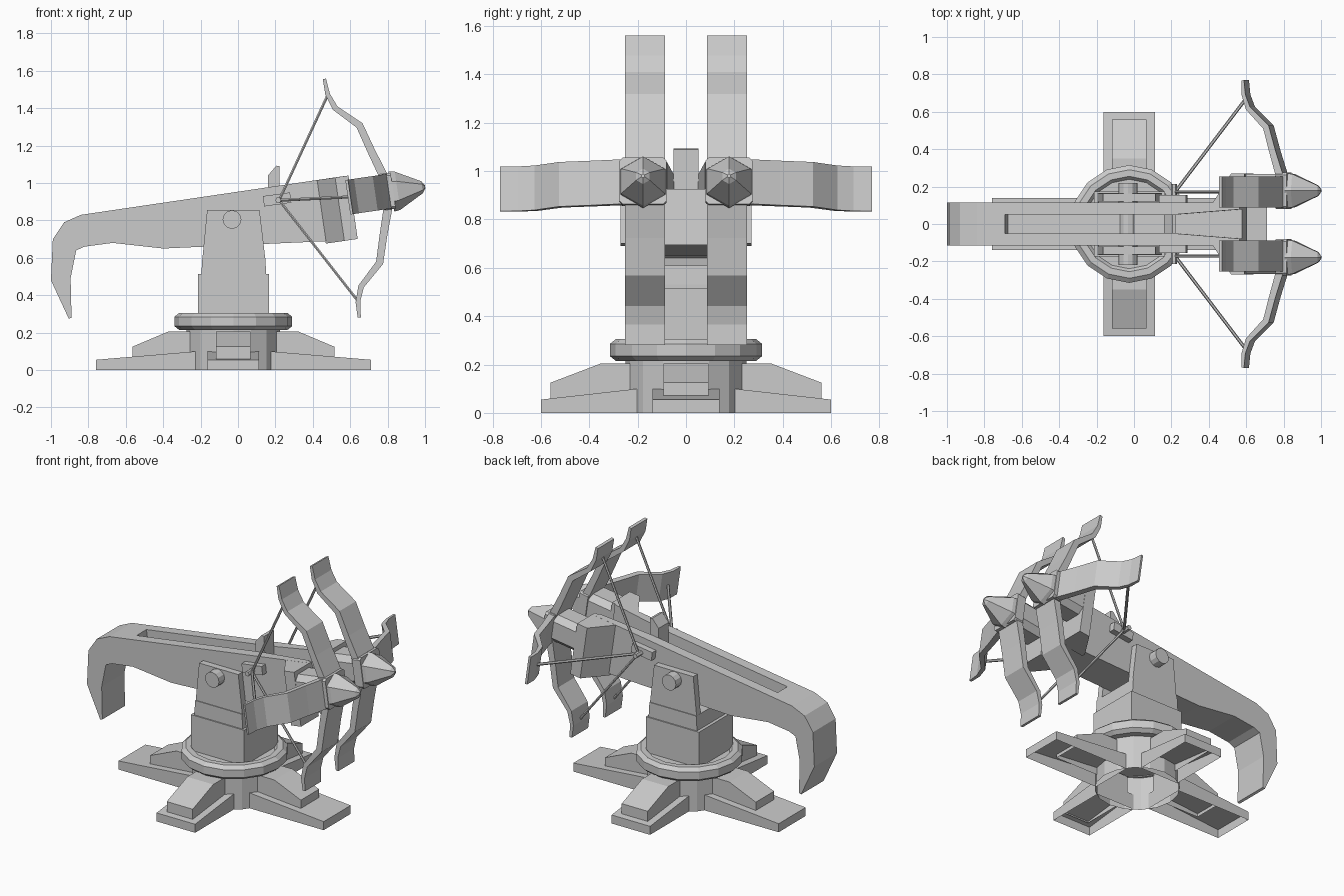
import bpy, bmesh, math
from mathutils import Vector

if "Cube" in bpy.data.objects:
    bpy.data.objects.remove(bpy.data.objects["Cube"])

CX = -0.025                       # turntable centre
C, S = 0.9895, 0.1445             # upward tilt of the weapon
SIDES = ((1, "left"), (-1, "right"))


def tilt(u, y, w):
    """Weapon-local (along, across, up) to world, measured from the bow hub."""
    return Vector((0.8 + C * u - S * w, y, 0.955 + S * u + C * w))


def finish(name, bm):
    bmesh.ops.recalc_face_normals(bm, faces=bm.faces)
    me = bpy.data.meshes.new(name)
    bm.to_mesh(me)
    bm.free()
    ob = bpy.data.objects.new(name, me)
    bpy.context.collection.objects.link(ob)
    return ob


def prism(name, pts, a, b, fn, open_last=False):
    """Extrude a 2D outline from a to b; fn maps (p, q, t) to world."""
    bm = bmesh.new()
    A = [bm.verts.new(fn(p, q, a)) for p, q in pts]
    B = [bm.verts.new(fn(p, q, b)) for p, q in pts]
    bm.faces.new(A)
    bm.faces.new(B[::-1])
    n = len(pts)
    for i in range(n - 1 if open_last else n):
        j = (i + 1) % n
        bm.faces.new((A[i], A[j], B[j], B[i]))
    return finish(name, bm)


def revolve(name, prof, n, fn, cap0=True, cap1=True, closed=False):
    """Spin (radius, height) points; fn maps (a, b, height) to world."""
    bm = bmesh.new()
    rings = [[bm.verts.new(fn(r * math.cos(2 * math.pi * i / n), r * math.sin(2 * math.pi * i / n), h))
              for i in range(n)] for r, h in prof]
    pairs = list(zip(rings, rings[1:])) + ([(rings[-1], rings[0])] if closed else [])
    for P, Q in pairs:
        for i in range(n):
            j = (i + 1) % n
            bm.faces.new((P[i], P[j], Q[j], Q[i]))
    if cap0 and not closed:
        bm.faces.new(rings[0][::-1])
    if cap1 and not closed:
        bm.faces.new(rings[-1])
    return finish(name, bm)


def rod(name, p, q, r, n=6):
    p, q = Vector(p), Vector(q)
    rot = (q - p).to_track_quat('Z', 'Y')
    return revolve(name, [(r, 0), (r, (q - p).length)], n, lambda a, b, h: p + rot @ Vector((a, b, h)))


def xz(p, q, t):
    return Vector((p, t, q))


def base(a, b, h):
    return Vector((CX + a, b, h))


# Base drum (open below) and chamfered turntable ring
revolve("base_drum", [(0.25, 0), (0.25, 0.23)], 16, base, cap0=False)
revolve("turntable_ring", [(0.29, 0.215), (0.315, 0.235), (0.315, 0.285), (0.29, 0.305),
                           (0.255, 0.305), (0.235, 0.28), (0.235, 0.215)], 16, base, closed=True)
revolve("turntable_plate", [(0.245, 0.22), (0.245, 0.285)], 16, base)

# Four feet, hollow underneath, each with a sloped rib on top
for k, label in enumerate(("front_x", "left", "back_x", "right")):
    ca, sa = round(math.cos(k * math.pi / 2)), round(math.sin(k * math.pi / 2))
    along_x = k % 2 == 0

    def foot(p, q, t, ca=ca, sa=sa):
        return base(ca * p - sa * t, sa * p + ca * t, q)
    r = 0.735 if along_x else 0.6
    rr = 0.54 if along_x else 0.56
    prism("foot_plate_" + label, [(0.2, 0), (0.2, 0.1), (r, 0.055), (r, 0)], -0.138, 0.138, foot, True)
    prism("foot_rib_" + label, [(0.2, 0.05), (0.2, 0.205), (0.35, 0.205), (rr, 0.125), (rr, 0.05)],
          -0.093, 0.093, foot, True)

# Pedestal and yoke
prism("pedestal", [(-0.215, 0.28), (0.165, 0.28), (0.165, 0.515), (-0.215, 0.515)], -0.175, 0.175, xz)
prism("yoke_block", [(-0.195, 0.5), (0.15, 0.5), (0.15, 0.53), (0.145, 0.61), (-0.19, 0.61), (-0.195, 0.53)],
      -0.167, 0.167, xz)
for s, side in SIDES:
    prism("yoke_plate_" + side, [(-0.19, 0.6), (0.145, 0.6), (0.135, 0.69), (0.115, 0.857), (-0.165, 0.857)],
          s * 0.12, s * 0.162, xz)
revolve("pivot_axle", [(0.05, -0.22), (0.05, 0.22)], 12, lambda a, b, h: Vector((-0.032 + a, h, 0.805 + b)))

# Stock with hooked tail, slotted along the top
stock = prism("stock", [(-0.84, 0.83), (-0.93, 0.79), (-0.99, 0.70), (-1.0, 0.48), (-0.905, 0.275),
                        (-0.89, 0.28), (-0.895, 0.49), (-0.865, 0.64), (-0.82, 0.66), (-0.67, 0.68),
                        (-0.40, 0.65), (0.605, 0.695), (0.565, 1.037)], -0.116, 0.116, xz)
half = [(-1.49, 0.05), (-0.58, 0.05), (-0.1, 0.088)]
cutter = prism("slot_cutter", half + [(u, -y) for u, y in half[::-1]], 0.004, 0.3, tilt)
cutter.hide_render = True
mod = stock.modifiers.new("slot", 'BOOLEAN')
mod.operation = 'DIFFERENCE'
mod.solver = 'EXACT'
mod.object = cutter
bpy.context.view_layer.objects.active = stock
bpy.ops.object.modifier_apply(modifier="slot")
bpy.data.objects.remove(cutter)

# Sight fin standing in the slot
prism("sight_fin", [(0.16, 0.86), (0.16, 1.04), (0.205, 1.093), (0.222, 1.09), (0.222, 0.87)], -0.052, 0.052, xz)

# Bow limb outline: (along, outward)
limb = [(0.02, 0.07), (-0.035, 0.23), (-0.08, 0.38), (-0.20, 0.489), (-0.23, 0.562), (-0.239, 0.646),
        (-0.256, 0.643), (-0.255, 0.562), (-0.227, 0.475), (-0.115, 0.362), (-0.075, 0.22), (-0.03, 0.07)]

for s, side in SIDES:
    yc = s * 0.178
    # Flared housing and bow hub
    prism("housing_" + side, [(-0.367, s * 0.088), (-0.367, s * 0.112), (-0.267, s * 0.27),
                              (-0.195, s * 0.27), (-0.195, s * 0.088)], -0.228, 0.1145, tilt)
    c, h = 0.055, 0.09
    octo = [(-h, -c), (-c, -h), (c, -h), (h, -c), (h, c), (c, h), (-c, h), (-h, c)]
    prism("barrel_" + side, octo, -0.2, 0.0, lambda p, q, t: tilt(t, yc + p, q))
    c, h = 0.084, 0.097
    octo = [(-h, -c), (-c, -h), (c, -h), (h, -c), (h, c), (c, h), (-c, h), (-h, c)]
    prism("hub_collar_" + side, octo, -0.03, 0.03, lambda p, q, t: tilt(t, yc + p, q))
    # Hexagonal pointed nose
    revolve("nose_cone_" + side, [(0.108, 0.02), (0.103, 0.053), (0.032, 0.186), (0.008, 0.202)], 6,
            lambda a, b, h: tilt(h, yc + b, a - 0.004))
    # Upper, lower and outer limbs with their strings
    nock = (0.22, s * 0.172, 0.908)
    for d, label in ((1, "upper"), (-1, "lower")):
        prism(f"{label}_limb_{side}", limb, -0.083, 0.083, lambda p, q, t: tilt(p, s * 0.17 + t, d * q))
        rod(f"{label}_string_{side}", nock, tilt(-0.24, s * 0.172, d * 0.56), 0.008)
    prism(f"outer_limb_{side}", limb, -0.093, 0.093, lambda p, q, t: tilt(p * 0.84, s * (0.178 + 0.915 * q), t))
    rod(f"outer_string_{side}", nock, tilt(-0.2, s * 0.675, 0), 0.009)
    # String bracket on the stock side
    prism("string_bracket_" + side, [(0.14, 0.875), (0.285, 0.895), (0.278, 0.95), (0.133, 0.93)],
          s * 0.11, s * 0.155, xz)
    rod("string_peg_" + side, (0.215, s * 0.14, 0.908), (0.215, s * 0.215, 0.908), 0.016)
